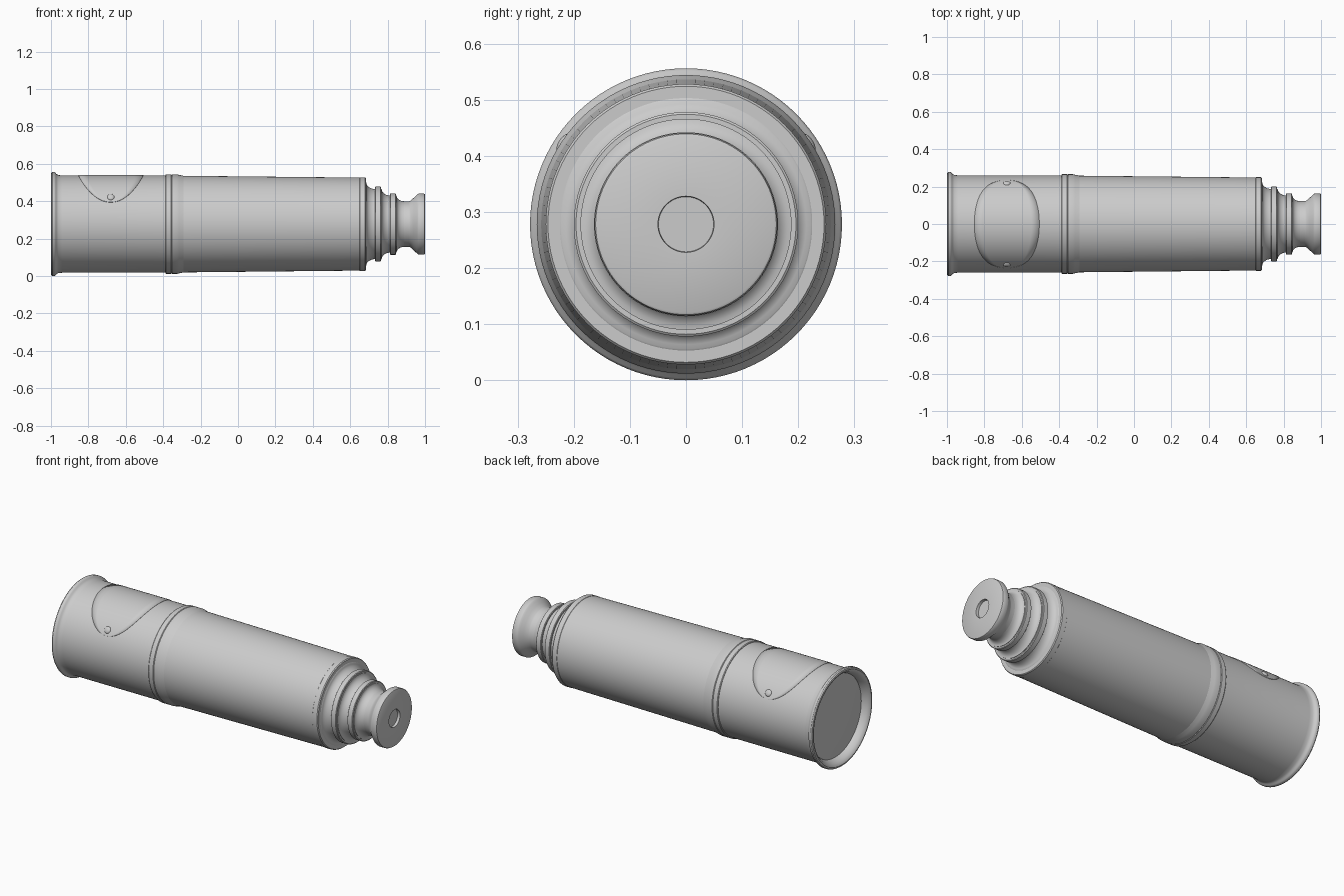
import bpy, bmesh, math
from mathutils import Vector

if "Cube" in bpy.data.objects:
    bpy.data.objects.remove(bpy.data.objects["Cube"])

ZC = 0.278   # height of the optical axis
SEG = 96


def finish(name, bm, angle=30):
    bmesh.ops.remove_doubles(bm, verts=bm.verts, dist=1e-5)
    bmesh.ops.recalc_face_normals(bm, faces=bm.faces)
    me = bpy.data.meshes.new(name)
    bm.to_mesh(me)
    bm.free()
    ob = bpy.data.objects.new(name, me)
    bpy.context.collection.objects.link(ob)
    bpy.ops.object.select_all(action='DESELECT')
    ob.select_set(True)
    bpy.context.view_layer.objects.active = ob
    bpy.ops.object.shade_smooth_by_angle(angle=math.radians(angle))
    return ob


def on_axis(x, r, a):
    return Vector((x, r * math.sin(a), ZC + r * math.cos(a)))


def lathe(name, profile):
    """Revolve (x, radius) points round the long axis."""
    bm = bmesh.new()
    vs = [bm.verts.new(on_axis(x, r, 0)) for x, r in profile]
    es = [bm.edges.new(p) for p in zip(vs, vs[1:])]
    bmesh.ops.spin(bm, geom=vs + es, cent=(0, 0, ZC), axis=(1, 0, 0),
                   angle=2 * math.pi, steps=SEG, use_duplicate=False)
    return finish(name, bm)


def cove(x0, r0, x1, r1, n=7):
    """Concave quarter curve falling from r0 to r1."""
    return [(x0 + (x1 - x0) * (1 - math.cos(t)), r0 + (r1 - r0) * math.sin(t))
            for t in (math.pi / 2 * i / n for i in range(n + 1))]


# front barrel with rolled rim and recessed seat
lathe("front_barrel", [
    (-0.955, 0.0), (-0.955, 0.235), (-0.96, 0.235), (-0.985, 0.248), (-0.997, 0.258),
    (-1.0, 0.266), (-0.998, 0.274), (-0.992, 0.278), (-0.982, 0.278), (-0.975, 0.274),
    (-0.971, 0.268), (-0.96, 0.262), (-0.94, 0.26), (-0.38, 0.26), (-0.38, 0.0)])

# slightly domed objective lens
lathe("objective_lens", [(-0.968 + 0.012 * (r / 0.234) ** 2, r)
                         for r in (0, 0.06, 0.12, 0.18, 0.234)])

# middle joint ring
lathe("joint_ring", [
    (-0.388, 0.255), (-0.388, 0.263), (-0.384, 0.266), (-0.358, 0.266), (-0.355, 0.263),
    (-0.352, 0.266), (-0.325, 0.266), (-0.315, 0.263), (-0.295, 0.259), (-0.28, 0.255)])

# tapering main tube
lathe("main_tube", [(-0.32, 0.0), (-0.32, 0.2585), (0.652, 0.2485), (0.652, 0.0)])

# end collar and its cove
lathe("end_collar", [(0.648, 0.0), (0.648, 0.247), (0.651, 0.25), (0.679, 0.25),
                     (0.684, 0.246), (0.684, 0.225)]
      + cove(0.686, 0.222, 0.735, 0.187) + [(0.735, 0.0)])

# two draw tube rings, each followed by a cove
for name, x, r, x1, r1 in (("large_draw_ring", 0.732, 0.2, 0.815, 0.152),
                           ("small_draw_ring", 0.812, 0.164, 0.888, 0.122)):
    lathe(name, [(x, 0.0), (x, r - 0.004), (x + 0.003, r), (x + 0.03, r),
                 (x + 0.033, r - 0.004), (x + 0.033, r - 0.012)]
          + cove(x + 0.036, r - 0.012, x1, r1) + [(x1, 0.0)])

# flared eyepiece with a small eye hole
lathe("eyepiece", [
    (0.88, 0.0), (0.88, 0.122), (0.913, 0.122), (0.922, 0.125), (0.94, 0.141),
    (0.955, 0.155), (0.962, 0.161), (0.966, 0.163), (0.994, 0.163), (0.998, 0.161),
    (1.0, 0.157), (1.0, 0.05), (0.985, 0.049), (0.985, 0.0)])

# curved oval saddle plate over the front barrel
bm = bmesh.new()
A_MAX, HALF, NA, NX = math.radians(63.5), 0.174, 56, 8
rows = []
for i in range(NA + 1):
    s = -math.pi / 2 + math.pi * i / NA
    w = HALF * math.cos(s)
    rows.append([bm.verts.new(on_axis(-0.68 + w * (2 * j / NX - 1), 0.2625, A_MAX * math.sin(s)))
                 for j in range(NX + 1)])
for a, b in zip(rows, rows[1:]):
    for j in range(NX):
        bm.faces.new((a[j], a[j + 1], b[j + 1], b[j]))
plate = finish("saddle_plate", bm)
for p in plate.data.polygons[:1]:
    outward = p.normal.dot(p.center - Vector((p.center.x, 0, ZC))) > 0
solid = plate.modifiers.new("thickness", 'SOLIDIFY')
solid.thickness = 0.005
solid.offset = -1 if outward else 1

# rivets on both sides of the plate
for side, sign in (("front", -1), ("back", 1)):
    bm = bmesh.new()
    bmesh.ops.create_uvsphere(bm, u_segments=24, v_segments=12, radius=0.019)
    bmesh.ops.scale(bm, vec=(1, 1, 0.45), verts=bm.verts)
    rivet = finish(side + "_rivet", bm)
    a = sign * math.radians(56.5)
    rivet.location = on_axis(-0.68, 0.262, a)
    rivet.rotation_euler = (-a, 0, 0)
